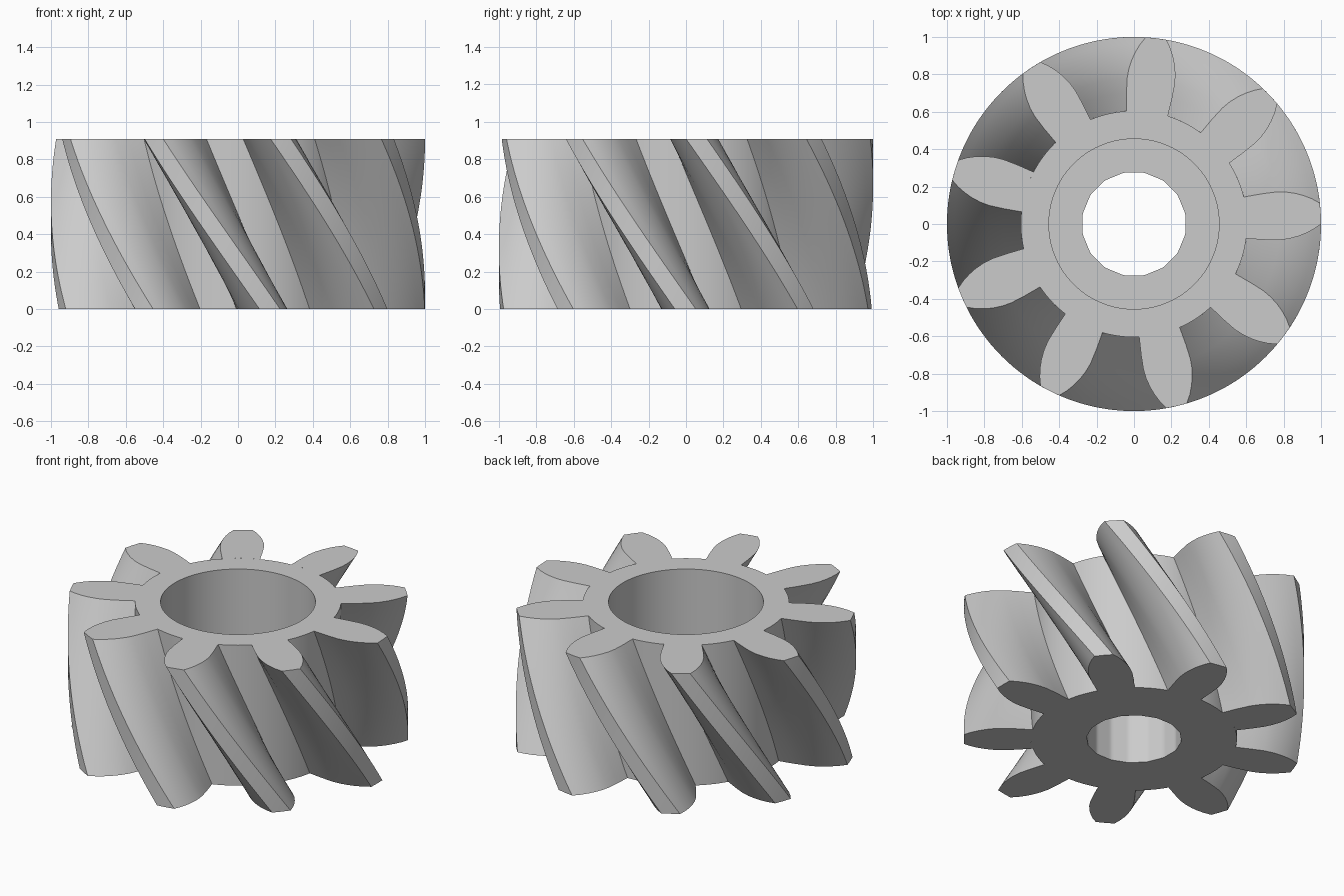
import bpy, bmesh
from math import pi, cos, sin, radians

cube = bpy.data.objects.get("Cube")
if cube:
    bpy.data.objects.remove(cube, do_unlink=True)

HEIGHT = 0.91
TEETH = 9
TWIST = radians(36.6)        # helix rotation from top to bottom
TOP_ANGLE = radians(83.2)    # direction of the first tooth on the top face
ROOT = 0.605
BORE, BORE_FLOOR = 0.455, 0.42
HOLE, HOLE_SIDES = 0.28, 16
SEGMENTS = 144
LAYERS = 28

# Tooth flank: radius and half-angle in degrees, root to tip
FLANK = [(ROOT, 10.6), (0.70, 10.1), (0.78, 9.5), (0.83, 8.7),
         (0.88, 7.5), (0.92, 6.3), (0.96, 4.9), (1.0, 3.2)]

steel = bpy.data.materials.new("grey_steel")
steel.use_nodes = True
colour = (0.6, 0.6, 0.6, 1)
steel.diffuse_color = colour
steel.node_tree.nodes["Principled BSDF"].inputs["Base Color"].default_value = colour


def polar(r, a, z):
    return (r * cos(a), r * sin(a), z)


def finish(bm, name, angle):
    bmesh.ops.recalc_face_normals(bm, faces=bm.faces)
    mesh = bpy.data.meshes.new(name)
    bm.to_mesh(mesh)
    bm.free()
    mesh.materials.append(steel)
    obj = bpy.data.objects.new(name, mesh)
    bpy.context.collection.objects.link(obj)
    bpy.ops.object.select_all(action='DESELECT')
    obj.select_set(True)
    bpy.context.view_layer.objects.active = obj
    bpy.ops.object.shade_smooth_by_angle(angle=radians(angle))


def hole_radius(a):
    # Radius of the faceted shaft hole in direction a
    step = 2 * pi / HOLE_SIDES
    return HOLE * cos(step / 2) / cos((a + step / 2) % step - step / 2)


# Core: closed ring section, counterbored from above, faceted hole below
bm = bmesh.new()
section = [(ROOT, 0), (ROOT, HEIGHT), (BORE, HEIGHT), (BORE, BORE_FLOOR),
           (None, BORE_FLOOR), (None, 0)]
rings = []
for r, z in section:
    ring = []
    for i in range(SEGMENTS):
        a = 2 * pi * i / SEGMENTS
        ring.append(bm.verts.new(polar(r or hole_radius(a), a, z)))
    rings.append(ring)
for k, lower in enumerate(rings):
    upper = rings[(k + 1) % len(rings)]
    for i in range(SEGMENTS):
        j = (i + 1) % SEGMENTS
        bm.faces.new((lower[i], lower[j], upper[j], upper[i]))
finish(bm, "gear_core", 15)

# Teeth: symmetric profile swept up a helix, open where it meets the core
outline = [(r, -radians(d)) for r, d in FLANK] + [(1.0, 0)]
outline += [(r, radians(d)) for r, d in reversed(FLANK)]
root_arc = [(ROOT, radians(d)) for d in (7, 3.5, 0, -3.5, -7)]

bm = bmesh.new()
for t in range(TEETH):
    start = TOP_ANGLE + 2 * pi * t / TEETH
    rows = []
    for k in range(LAYERS + 1):
        f = k / LAYERS
        turn = start + TWIST * (1 - f)
        rows.append([bm.verts.new(polar(r, a + turn, HEIGHT * f)) for r, a in outline])
    for lower, upper in zip(rows, rows[1:]):
        for i in range(len(outline) - 1):
            bm.faces.new((lower[i], lower[i + 1], upper[i + 1], upper[i]))
    # End faces follow the round edge of the core
    for row, z, turn in ((rows[0], 0, start + TWIST), (rows[-1], HEIGHT, start)):
        arc = [bm.verts.new(polar(r, a + turn, z)) for r, a in root_arc]
        bm.faces.new(row + arc)
finish(bm, "helical_teeth", 25)
